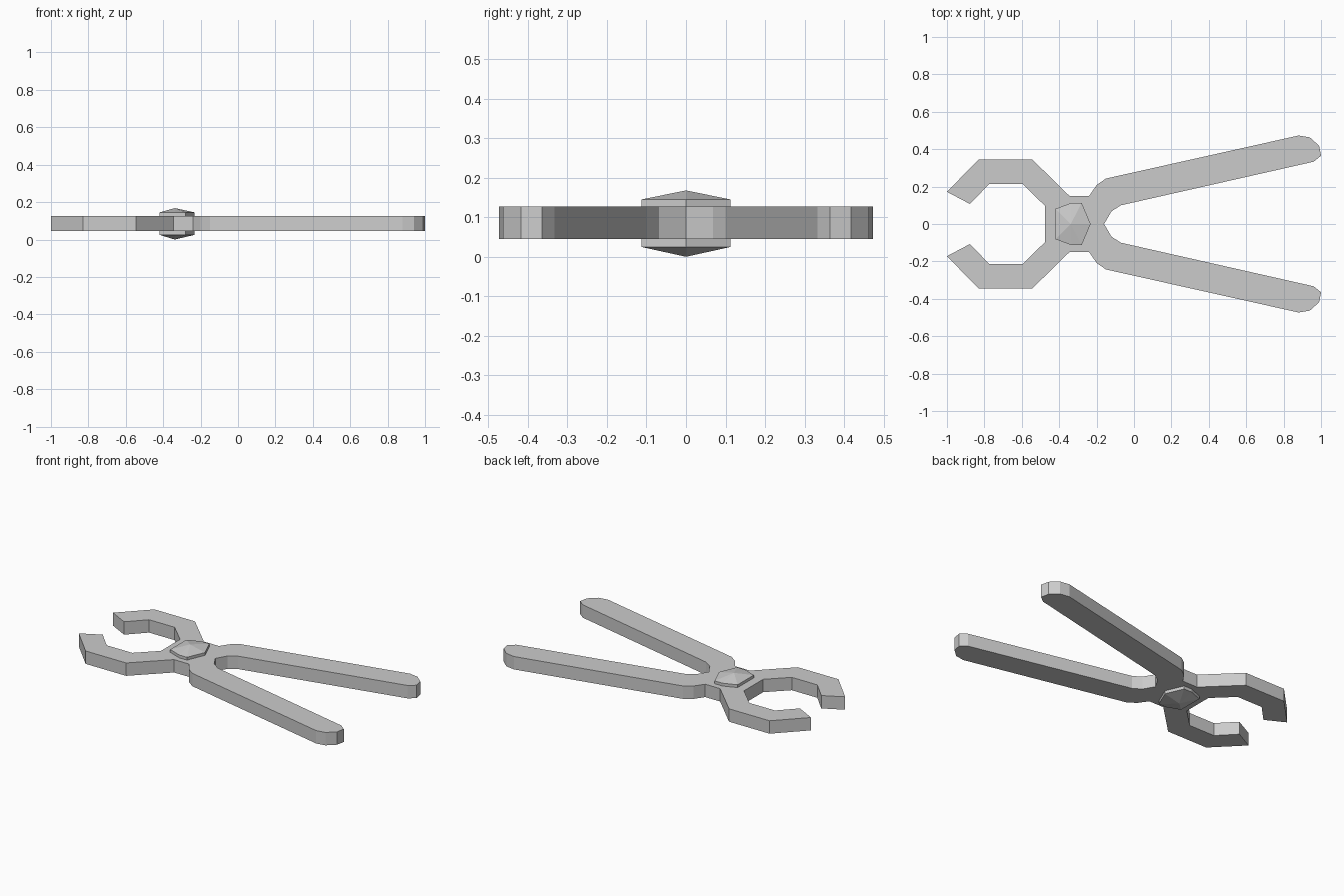
import bpy, bmesh

if "Cube" in bpy.data.objects:
    bpy.data.objects.remove(bpy.data.objects["Cube"])


def make_object(name, build):
    bm = bmesh.new()
    build(bm)
    bmesh.ops.recalc_face_normals(bm, faces=bm.faces)
    mesh = bpy.data.meshes.new(name)
    bm.to_mesh(mesh)
    bm.free()
    obj = bpy.data.objects.new(name, mesh)
    bpy.context.collection.objects.link(obj)
    return obj


def mirrored(half):
    """Close a half outline by reflecting it across y = 0."""
    return half + [(x, -y) for x, y in reversed(half) if y > 0]


def prism(bm, outline, z0, z1, apexes=None):
    """Extrude an outline; optional (x, low z, high z) gives pointed ends."""
    low = [bm.verts.new((x, y, z0)) for x, y in outline]
    high = [bm.verts.new((x, y, z1)) for x, y in outline]
    n = len(outline)
    for i in range(n):
        j = (i + 1) % n
        bm.faces.new((low[i], low[j], high[j], high[i]))
    if apexes is None:
        bm.faces.new(low)
        bm.faces.new(high)
        return
    x, za, zb = apexes
    for ring, z in ((low, za), (high, zb)):
        tip = bm.verts.new((x, 0, z))
        for i in range(n):
            bm.faces.new((ring[i], ring[(i + 1) % n], tip))


# Flat body: crotch, handle, waist, hooked jaw, inner jaw wall
body_half = [
    (-0.16, 0), (-0.12, 0.068), (-0.07, 0.1), (0.96, 0.333),
    (1.0, 0.365), (0.99, 0.418), (0.94, 0.463), (0.88, 0.473),
    (-0.15, 0.243), (-0.2, 0.208), (-0.24, 0.15), (-0.345, 0.15),
    (-0.545, 0.346), (-0.83, 0.346), (-1.0, 0.172), (-0.877, 0.107),
    (-0.775, 0.213), (-0.595, 0.213), (-0.475, 0.096),
]
make_object("plier_body", lambda bm: prism(bm, mirrored(body_half), 0.045, 0.127))

# Faceted rivet with shallow pointed heads on both sides
rivet_half = [(-0.232, 0), (-0.28, 0.113), (-0.335, 0.113), (-0.42, 0.081)]
make_object("pivot_rivet", lambda bm: prism(
    bm, mirrored(rivet_half), 0.025, 0.145, (-0.338, 0.0, 0.168)))
